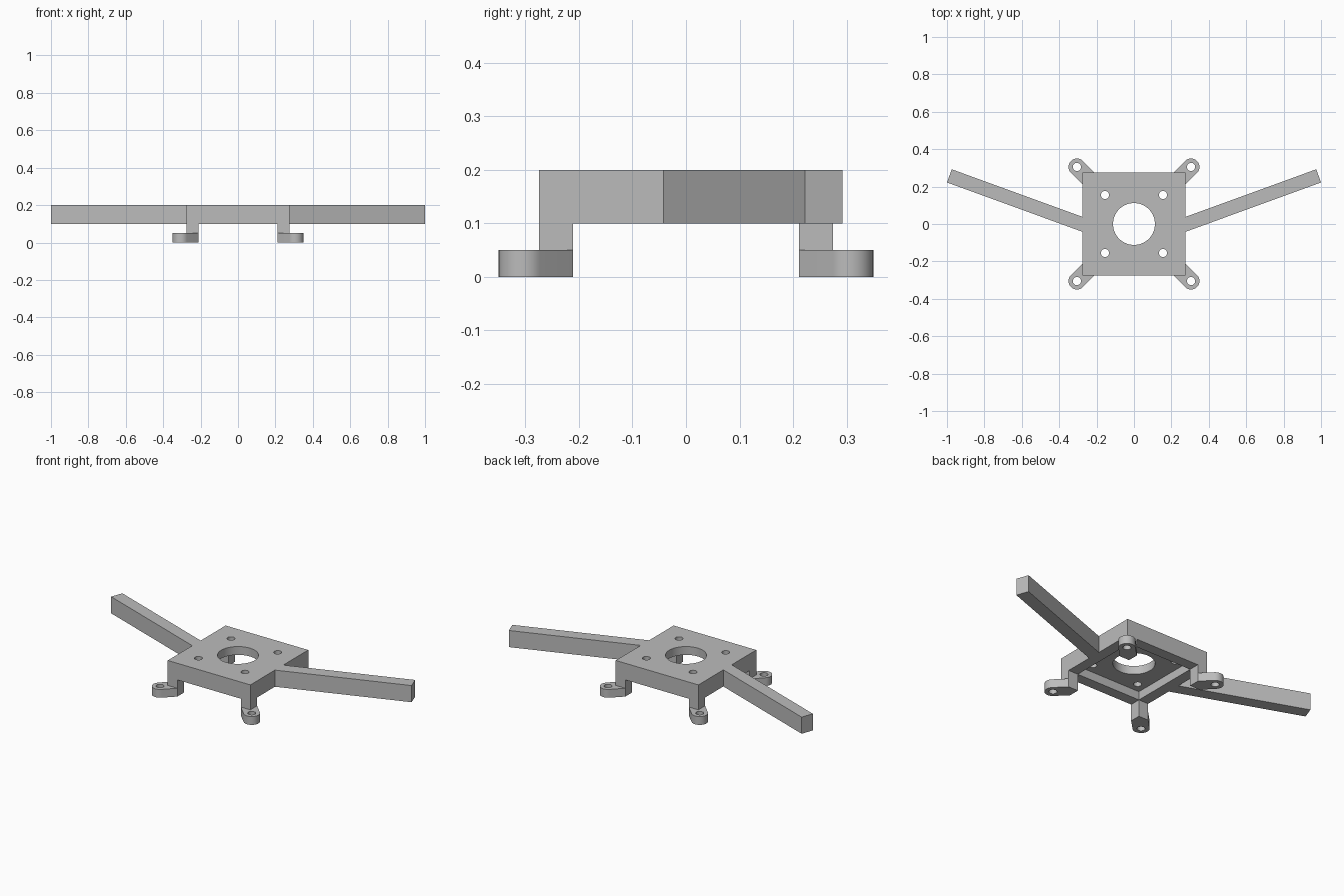
import bpy, bmesh, math
from mathutils import Vector

if "Cube" in bpy.data.objects:
    bpy.data.objects.remove(bpy.data.objects["Cube"], do_unlink=True)

HALF = 0.275      # half width of the plate
INNER = 0.211     # half width of the recess, inner side of the posts
FOOT = 0.305      # foot hole position on both axes
FOOT_R = 0.045
TOP, CEILING, RIM, FOOT_TOP = 0.2, 0.15, 0.1, 0.05

grey = bpy.data.materials.new("plain_grey")
grey.use_nodes = True
COLOUR = (0.5, 0.5, 0.5, 1)
grey.diffuse_color = COLOUR
grey.node_tree.nodes["Principled BSDF"].inputs["Base Color"].default_value = COLOUR


def prism(name, outline, z0, z1):
    """Extrude a flat outline between two heights."""
    bm = bmesh.new()
    face = bm.faces.new([bm.verts.new((x, y, z0)) for x, y in outline])
    new = bmesh.ops.extrude_face_region(bm, geom=[face])["geom"]
    bmesh.ops.translate(bm, vec=(0, 0, z1 - z0),
                        verts=[v for v in new if isinstance(v, bmesh.types.BMVert)])
    bmesh.ops.recalc_face_normals(bm, faces=bm.faces)
    mesh = bpy.data.meshes.new(name)
    bm.to_mesh(mesh)
    bm.free()
    mesh.materials.append(grey)
    obj = bpy.data.objects.new(name, mesh)
    bpy.context.collection.objects.link(obj)
    return obj


def rect(hx, hy):
    return [(-hx, -hy), (hx, -hy), (hx, hy), (-hx, hy)]


def circle(x, y, r, n=48):
    return [(x + r * math.cos(math.tau * i / n), y + r * math.sin(math.tau * i / n))
            for i in range(n)]


def activate(obj):
    bpy.ops.object.select_all(action="DESELECT")
    obj.select_set(True)
    bpy.context.view_layer.objects.active = obj


def cut(obj, outline, z0, z1):
    """Subtract a prism and remove the cutter."""
    cutter = prism("cutter", outline, z0, z1)
    cutter.hide_render = True
    mod = obj.modifiers.new("cut", "BOOLEAN")
    mod.operation, mod.solver, mod.object = "DIFFERENCE", "EXACT", cutter
    activate(obj)
    bpy.ops.object.modifier_apply(modifier=mod.name)
    bpy.data.objects.remove(cutter, do_unlink=True)


def smooth(obj):
    activate(obj)
    bpy.ops.object.shade_smooth_by_angle(angle=math.radians(30))


# Plate with rim and corner posts, carved from one block
plate = prism("mounting_plate", rect(HALF, HALF), FOOT_TOP, TOP)
cut(plate, rect(INNER, 1), 0, RIM)
cut(plate, rect(1, INNER), 0, RIM)
cut(plate, rect(INNER, INNER), 0, CEILING)
cut(plate, circle(0, 0, 0.112, 64), 0, 1)
for sx in (-1, 1):
    for sy in (-1, 1):
        cut(plate, circle(sx * 0.155, sy * 0.155, 0.022, 32), 0, 1)
smooth(plate)

# Feet: a square inner corner running out to a rounded tab with a screw hole
arc = [math.radians(-45 + 180 * i / 24) for i in range(25)]
foot_outline = [(INNER, INNER), (HALF, INNER)]
foot_outline += [(FOOT + FOOT_R * math.cos(a), FOOT + FOOT_R * math.sin(a)) for a in arc]
foot_outline += [(INNER, HALF)]
for side, sx in (("left", 1), ("right", -1)):
    for end, sy in (("front", -1), ("back", 1)):
        foot = prism(f"{end}_{side}_foot",
                     [(sx * x, sy * y) for x, y in foot_outline], 0, FOOT_TOP)
        cut(foot, circle(sx * FOOT, sy * FOOT, 0.022, 32), -1, 1)
        smooth(foot)

# Arms swept backwards from the plate sides
angle = math.radians(20)
tip = Vector((1, 0.222))
tip_back = tip + 0.075 * Vector((-math.sin(angle), math.cos(angle)))
arm_outline = [(HALF, p.y - (p.x - HALF) * math.tan(angle)) for p in (tip_back, tip)]
arm_outline += [tuple(tip), tuple(tip_back)]
for side, sx in (("left", 1), ("right", -1)):
    prism(f"{side}_arm", [(sx * x, y) for x, y in arm_outline], RIM, TOP)
